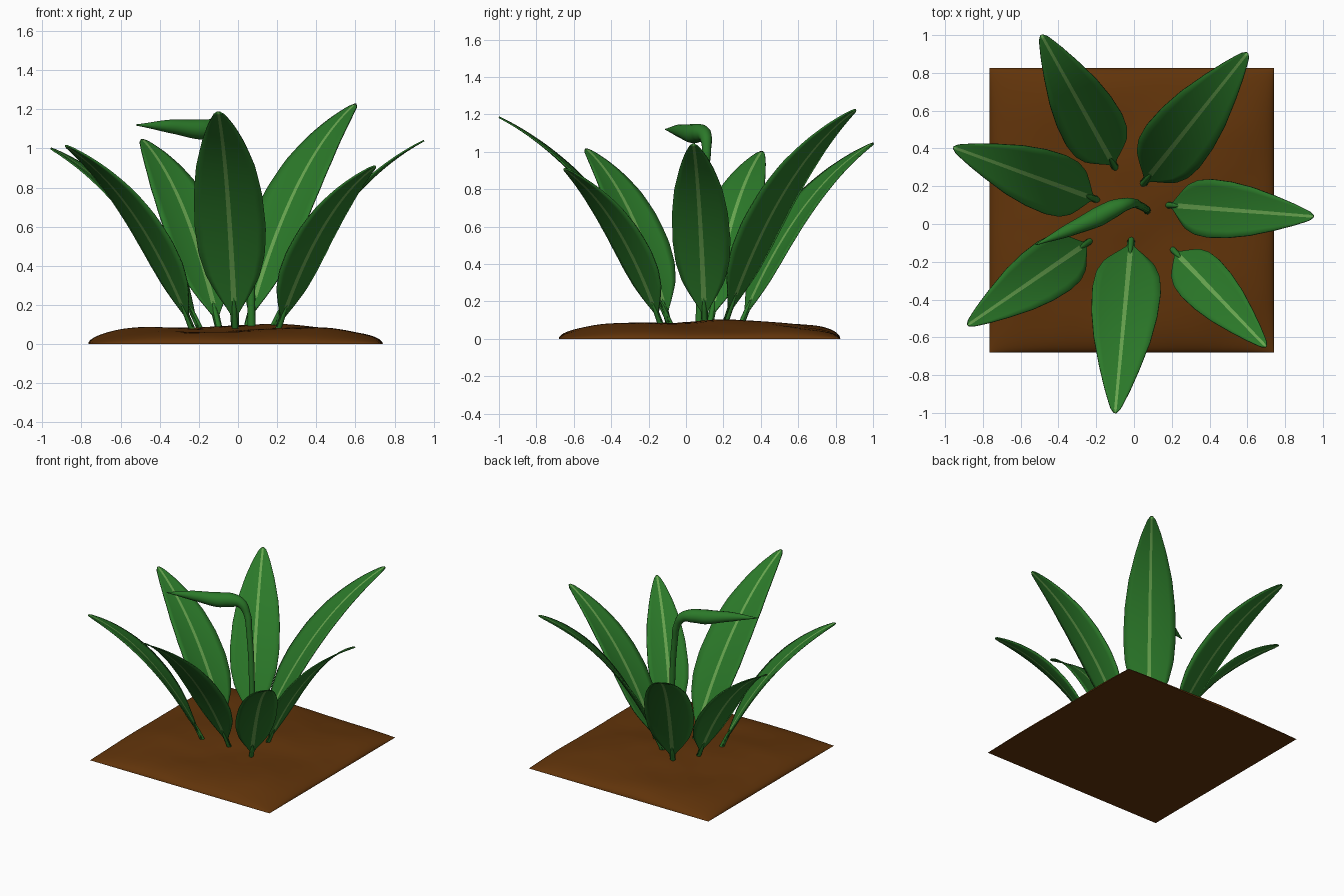
import bpy, math
from mathutils import Vector, noise

if "Cube" in bpy.data.objects:
    bpy.data.objects.remove(bpy.data.objects["Cube"])


def material(name, rgb):
    m = bpy.data.materials.new(name)
    m.diffuse_color = (*rgb, 1)
    m.use_nodes = True
    m.node_tree.nodes["Principled BSDF"].inputs["Base Color"].default_value = m.diffuse_color
    return m


LEAF = material("leaf green", (0.024, 0.19, 0.022))
RIB = material("rib green", (0.14, 0.38, 0.08))
SOIL = material("soil brown", (0.12, 0.034, 0.003))


def mesh_object(name, verts, faces, mats):
    me = bpy.data.meshes.new(name)
    me.from_pydata(verts, [], faces)
    for m in mats:
        me.materials.append(m)
    ob = bpy.data.objects.new(name, me)
    bpy.context.collection.objects.link(ob)
    me.shade_smooth()
    return ob


def tube(name, points, radii):
    cu = bpy.data.curves.new(name, 'CURVE')
    cu.dimensions = '3D'
    cu.bevel_depth = 1.0
    cu.bevel_resolution = 4
    cu.resolution_u = 8
    cu.use_fill_caps = True
    sp = cu.splines.new('BEZIER')
    sp.bezier_points.add(len(points) - 1)
    for bp, p, r in zip(sp.bezier_points, points, radii):
        bp.co = p
        bp.radius = r
        bp.handle_left_type = bp.handle_right_type = 'AUTO'
    cu.materials.append(LEAF)
    ob = bpy.data.objects.new(name, cu)
    bpy.context.collection.objects.link(ob)
    return ob


# half-width of a leaf along its length, as a fraction of the widest point
WIDTH = [(0, .11), (.045, .12), (.07, .28), (.11, .5), (.16, .74), (.24, .93),
         (.34, 1), (.48, .96), (.62, .83), (.77, .59), (.88, .38), (.95, .22), (.985, .13), (1, .04)]


def width_at(t):
    for (a, wa), (b, wb) in zip(WIDTH, WIDTH[1:]):
        if t <= b:
            return wa + (wb - wa) * (t - a) / (b - a)
    return WIDTH[-1][1]


# arching leaf blade with a pale midrib strip, on a short round stalk
def leaf(i, base, tip, half):
    p0, p2 = Vector(base), Vector(tip)
    d = p2 - p0
    p1 = p0 + Vector((d.x * .42, d.y * .42, d.z * .75))
    side = Vector((-d.y, d.x, 0)).normalized()

    def point(t):
        return p0 * (1 - t) ** 2 + p1 * 2 * t * (1 - t) + p2 * t * t

    rows = 48
    verts, faces = [], []
    for r in range(rows + 1):
        t = r / rows
        w = half * width_at(t)
        rib = min(.014 * (1 - .5 * t), w * .5)
        tangent = ((p1 - p0) * (1 - t) + (p2 - p1) * t).normalized()
        up = side.cross(tangent)
        if up.z < 0:
            up = -up
        for s in (-w, -.75 * w - .25 * rib, -.4 * w - .6 * rib, -rib,
                  rib, .4 * w + .6 * rib, .75 * w + .25 * rib, w):
            lift = .12 * s * s / half
            verts.append(point(t) + side * s + up * lift)
    for r in range(rows):
        for c in range(7):
            k = r * 8 + c
            faces.append((k, k + 1, k + 9, k + 8))
    ob = mesh_object(f"leaf_{i}", verts, faces, [LEAF, RIB])
    for n, f in enumerate(ob.data.polygons):
        f.material_index = 1 if n % 7 == 3 and n // 7 > 3 else 0
    sol = ob.modifiers.new("thickness", 'SOLIDIFY')
    sol.thickness = .008
    sol.offset = 0
    start = p0 - (p1 - p0).normalized() * .03
    tube(f"leaf_stalk_{i}", [start, p0, point(.05), point(.1)], [.016, .016, .014, .003])


leaves = [
    ((.05, .215, .1), (.60, .905, 1.225), .18),
    ((.18, .10, .09), (.95, .04, 1.04), .155),
    ((.21, -.14, .09), (.70, -.65, .91), .14),
    ((-.015, -.09, .09), (-.10, -1.0, 1.185), .182),
    ((-.24, -.095, .09), (-.88, -.535, 1.015), .155),
    ((-.20, .13, .09), (-.955, .405, 1.0), .165),
    ((-.10, .30, .09), (-.49, 1.0, 1.045), .17),
]
for i, (b, t, w) in enumerate(leaves, 1):
    leaf(i, b, t, w)

# central stem that leans, then bends over into a pointed bud
tube("stem_with_bud",
     [(.07, .07, .05), (.062, .08, .45), (.025, .1, .88), (-.005, .11, 1.02), (-.05, .103, 1.085),
      (-.11, .08, 1.1), (-.19, .038, 1.097), (-.35, -.035, 1.113), (-.52, -.11, 1.12)],
     [.02, .02, .021, .025, .035, .048, .052, .034, .003])

# lumpy square soil patch, falling to the ground at its rim
N, CX, CY, R = 48, -.0125, .0725, .7525
verts, faces = [], []


def fall(a):
    return math.sqrt(max(0, 1 - abs(a) ** 3.5))


def spread(k):
    return math.sin((k / N - .5) * math.pi)


for j in range(N + 1):
    for i in range(N + 1):
        a, b = spread(i), spread(j)
        bump = .087 + .008 * math.sin(5 * a + 2 * b) + .007 * math.sin(6 * b - 3 * a + 1) + .006 * b
        bump += .006 * noise.noise((4 * a, 4 * b, 2.0))
        verts.append((CX + R * a, CY + R * b, bump * fall(a) * fall(b)))
for j in range(N):
    for i in range(N):
        k = j * (N + 1) + i
        faces.append((k, k + 1, k + N + 2, k + N + 1))
n = len(verts)
verts += [(CX + R * x, CY + R * y, 0) for x, y in ((-1, -1), (-1, 1), (1, 1), (1, -1))]
faces.append((n, n + 1, n + 2, n + 3))
mesh_object("soil", verts, faces, [SOIL])
